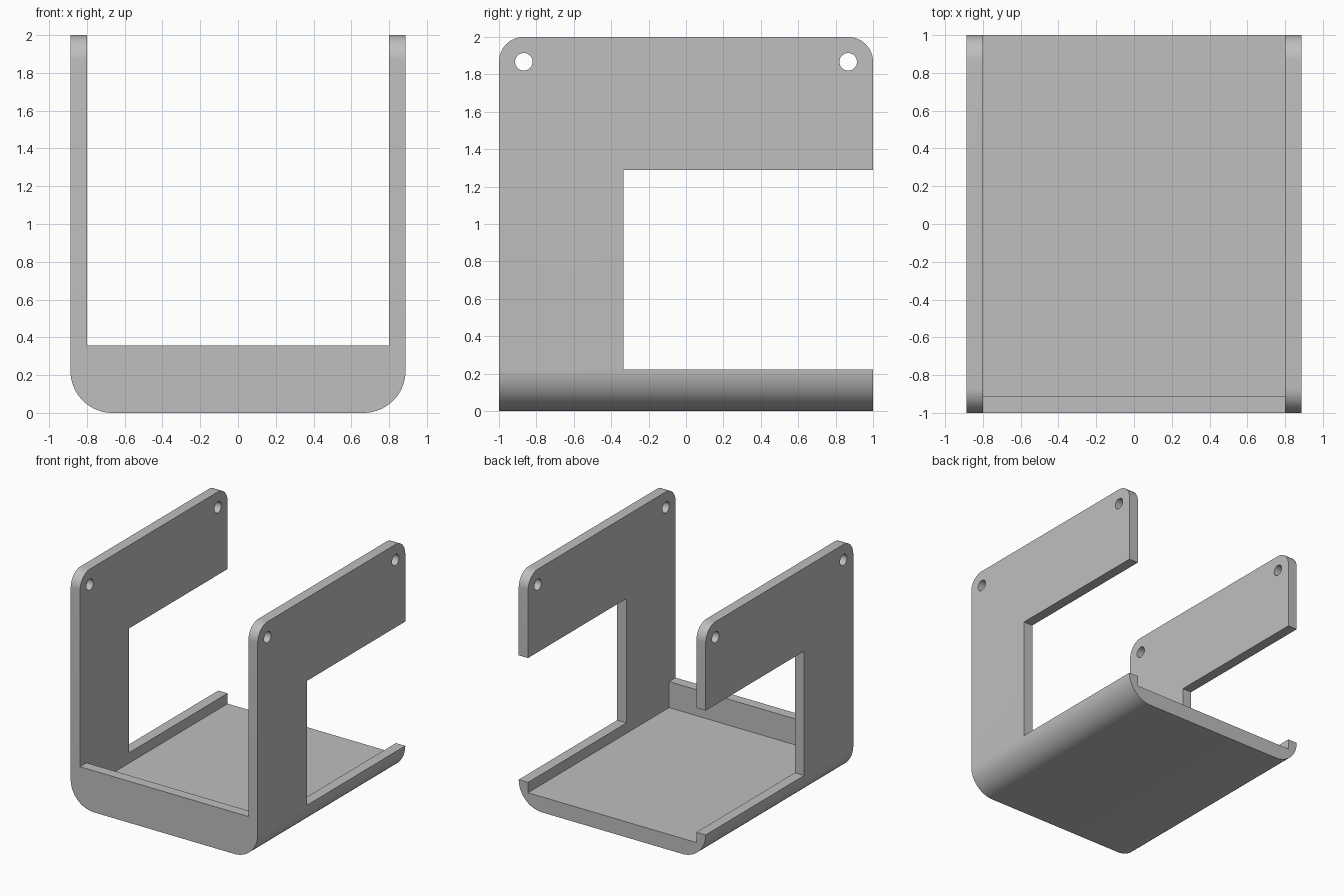
import bpy
import bmesh
import math
from mathutils import Matrix, Vector

default = bpy.data.objects.get("Cube")
if default:
    bpy.data.objects.remove(default)

# Main dimensions
HALF_W, HALF_D, TOP = 0.887, 1.0, 2.0
WALL = 0.0885
FLOOR = 0.133
RAIL = 0.222
LIP = 0.356
INNER = HALF_W - WALL
CORNER = 0.133

grey = bpy.data.materials.new("light grey")
grey.use_nodes = True
colour = (0.52, 0.52, 0.52, 1)
grey.diffuse_color = colour
grey.node_tree.nodes["Principled BSDF"].inputs["Base Color"].default_value = colour


def add_object(name, bm):
    mesh = bpy.data.meshes.new(name)
    bm.to_mesh(mesh)
    bm.free()
    obj = bpy.data.objects.new(name, mesh)
    bpy.context.collection.objects.link(obj)
    return obj


def box_mesh(low, high):
    low, high = Vector(low), Vector(high)
    bm = bmesh.new()
    bmesh.ops.create_cube(bm, size=1)
    bmesh.ops.scale(bm, vec=high - low, verts=bm.verts)
    bmesh.ops.translate(bm, vec=(low + high) / 2, verts=bm.verts)
    return bm


def round_edges(bm, axis, at_top, radius, segments):
    """Round the horizontal edges along one axis, at the top or the bottom."""
    edges = []
    for e in bm.edges:
        a, b = (v.co for v in e.verts)
        if abs(a[axis] - b[axis]) > 1 and (min(a.z, b.z) > 1.9 if at_top else max(a.z, b.z) < 0.01):
            edges.append(e)
    bmesh.ops.bevel(bm, geom=edges, offset=radius, offset_type='OFFSET',
                    segments=segments, profile=0.5, affect='EDGES')


# Outer block: rounded lower long edges and rounded upper corners
bm = box_mesh((-HALF_W, -HALF_D, 0), (HALF_W, HALF_D, TOP))
round_edges(bm, axis=1, at_top=False, radius=RAIL, segments=20)
round_edges(bm, axis=0, at_top=True, radius=CORNER, segments=14)
bracket = add_object("bracket", bm)
bracket.data.materials.append(grey)

cutters = [
    # Hollow behind the front lip, open at the back and top
    add_object("cavity_cutter", box_mesh((-INNER, -HALF_D + WALL, FLOOR), (INNER, 1.5, 2.5))),
    # Opening above the front lip
    add_object("front_cutter", box_mesh((-INNER, -1.5, LIP), (INNER, 1.4, 2.4))),
    # Side windows, open to the back
    add_object("window_cutter", box_mesh((-1.5, -0.334, RAIL), (1.5, 1.3, 1.288))),
]

# Screw holes through both walls
for y in (-HALF_D + CORNER, HALF_D - CORNER):
    bm = bmesh.new()
    bmesh.ops.create_cone(bm, cap_ends=True, segments=32, radius1=0.047, radius2=0.047, depth=3,
                          matrix=Matrix.Translation((0, y, TOP - CORNER))
                          @ Matrix.Rotation(math.pi / 2, 4, 'Y'))
    cutters.append(add_object("hole_cutter", bm))

for cutter in cutters:
    cutter.hide_render = True
    mod = bracket.modifiers.new(cutter.name, 'BOOLEAN')
    mod.operation = 'DIFFERENCE'
    mod.solver = 'EXACT'
    mod.object = cutter

# Bake the cuts and remove the cutters
depsgraph = bpy.context.evaluated_depsgraph_get()
finished = bpy.data.meshes.new_from_object(bracket.evaluated_get(depsgraph))
bracket.modifiers.clear()
bracket.data = finished
finished.materials.clear()
finished.materials.append(grey)
for poly in finished.polygons:
    poly.material_index = 0
for cutter in cutters:
    bpy.data.objects.remove(cutter)

# Smooth the curves and keep the corners crisp
bpy.ops.object.select_all(action='DESELECT')
bracket.select_set(True)
bpy.context.view_layer.objects.active = bracket
bpy.ops.object.shade_smooth_by_angle(angle=math.radians(30))
